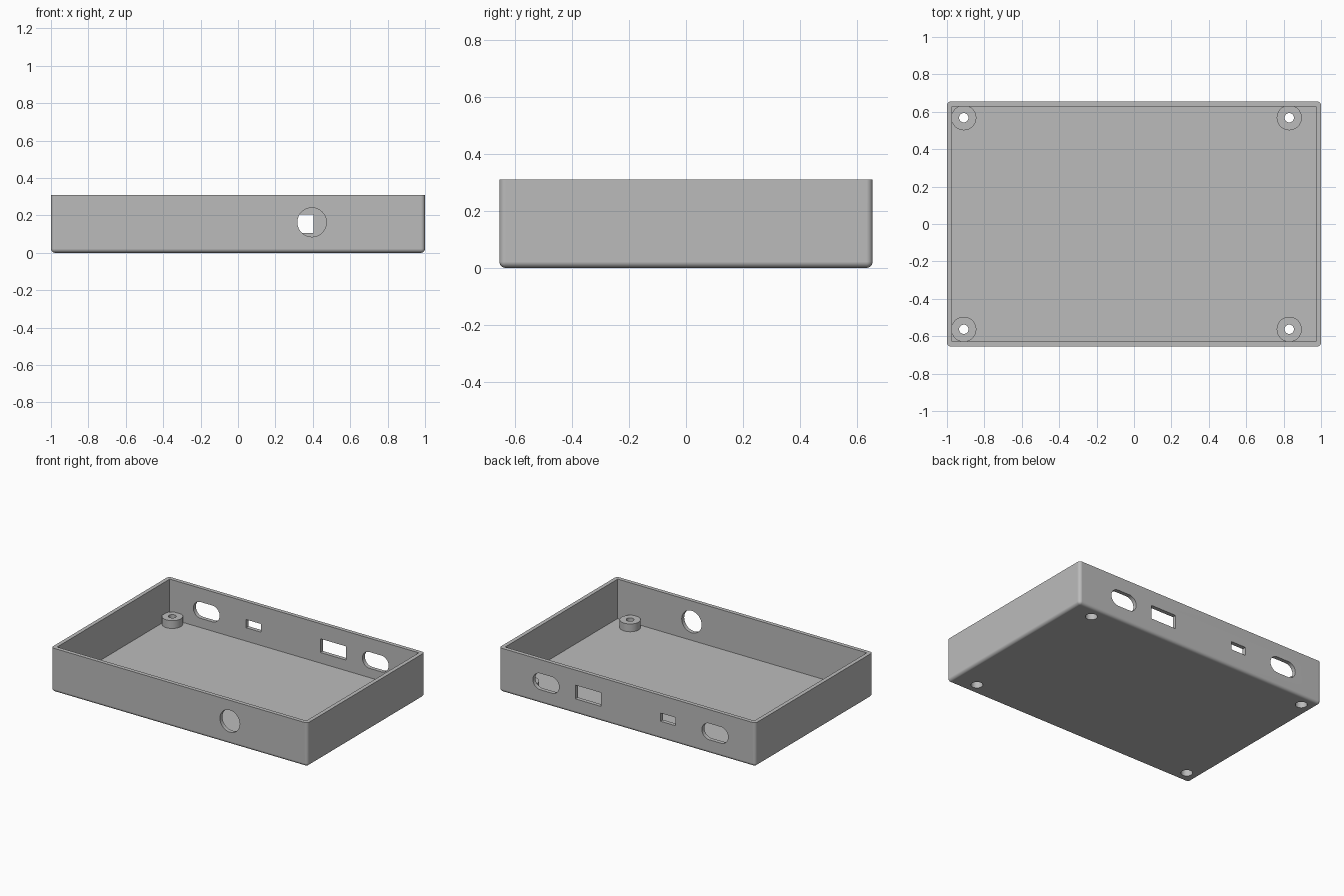
import bpy, bmesh
from math import pi, cos, sin, radians
from mathutils import Vector

cube = bpy.data.objects.get("Cube")
if cube:
    bpy.data.objects.remove(cube, do_unlink=True)

HX, HY, H = 1.0, 0.655, 0.31      # half sizes and height
WALL, FLOOR, FILLET = 0.028, 0.032, 0.022
BOSS_TOP = 0.087
PORT_Z = 0.155

grey = bpy.data.materials.new("plain grey")
grey.use_nodes = True
grey.diffuse_color = (0.5, 0.5, 0.5, 1)
grey.node_tree.nodes["Principled BSDF"].inputs["Base Color"].default_value = grey.diffuse_color


def add_object(name, bm):
    bmesh.ops.recalc_face_normals(bm, faces=bm.faces)
    mesh = bpy.data.meshes.new(name)
    bm.to_mesh(mesh)
    bm.free()
    mesh.materials.append(grey)
    obj = bpy.data.objects.new(name, mesh)
    bpy.context.collection.objects.link(obj)
    return obj


def box(name, lo, hi, fillet=0):
    bm = bmesh.new()
    bmesh.ops.create_cube(bm, size=1)
    lo, hi = Vector(lo), Vector(hi)
    for v in bm.verts:
        v.co = (lo + hi) / 2 + v.co * (hi - lo)
    if fillet:
        # round every edge except the rim
        edges = [e for e in bm.edges if min(v.co.z for v in e.verts) < hi.z - 0.01]
        bmesh.ops.bevel(bm, geom=edges, offset=fillet, segments=6,
                        profile=0.5, affect='EDGES')
    return add_object(name, bm)


def cylinder(name, x, y, z0, z1, radius, sides=48):
    bm = bmesh.new()
    ring = [bm.verts.new((x + radius * cos(2 * pi * i / sides),
                          y + radius * sin(2 * pi * i / sides), z0)) for i in range(sides)]
    face = bm.faces.new(ring)
    top = bmesh.ops.extrude_face_region(bm, geom=[face])["geom"]
    for v in top:
        if isinstance(v, bmesh.types.BMVert):
            v.co.z = z1
    return add_object(name, bm)


def slot(x, z, length, height, y, steps=24):
    """Round-ended cutter through a wall at y; equal sizes give a circle."""
    r, half = height / 2, (length - height) / 2
    bm = bmesh.new()
    ring = []
    for side in (1, -1):
        for i in range(steps + (1 if half > 0 else 0)):
            a = -pi / 2 + pi * i / steps
            ring.append(bm.verts.new((x + side * (half + r * cos(a)), y - 0.1,
                                      z + side * r * sin(a))))
    face = bm.faces.new(ring)
    for v in bmesh.ops.extrude_face_region(bm, geom=[face])["geom"]:
        if isinstance(v, bmesh.types.BMVert):
            v.co.y = y + 0.1
    return add_object("slot_cutter", bm)


def cut(targets, cutter):
    for obj in targets:
        mod = obj.modifiers.new("cut", 'BOOLEAN')
        mod.operation, mod.solver, mod.object = 'DIFFERENCE', 'EXACT', cutter
        bpy.context.view_layer.objects.active = obj
        bpy.ops.object.modifier_apply(modifier=mod.name)
    bpy.data.objects.remove(cutter, do_unlink=True)


# Open tray
tray = box("tray", (-HX, -HY, 0), (HX, HY, H), FILLET)
cut([tray], box("cavity_cutter", (WALL - HX, WALL - HY, FLOOR), (HX - WALL, HY - WALL, H + 0.1)))

# Screw standoffs with through holes and wider recesses underneath
parts = [tray]
for x, side in ((-0.91, "right"), (0.83, "left")):
    for y, end in ((-0.563, "front"), (0.568, "back")):
        boss = cylinder(f"standoff_{end}_{side}", x, y, FLOOR - 0.001, BOSS_TOP, 0.067)
        cut([tray, boss], cylinder("screw_cutter", x, y, -0.1, H, 0.025))
        cut([tray, boss], cylinder("recess_cutter", x, y, -0.1, 0.05, 0.038))
        parts.append(boss)

# Round hole in the front wall
cut([tray], slot(0.395, 0.163, 0.155, 0.155, -HY))

# Back wall: two round-ended openings and two rectangular ports
for x in (-0.685, 0.634):
    cut([tray], slot(x, PORT_Z, 0.205, 0.115, HY))
for x, w, h in ((-0.318, 0.115, 0.058), (0.304, 0.2, 0.097)):
    cut([tray], box("port_cutter", (x - w / 2, HY - 0.1, PORT_Z - h / 2),
                    (x + w / 2, HY + 0.1, PORT_Z + h / 2)))

# Smooth the fillets and round walls, keep flat faces flat
bpy.ops.object.select_all(action='DESELECT')
for obj in parts:
    obj.select_set(True)
bpy.context.view_layer.objects.active = tray
bpy.ops.object.shade_smooth_by_angle(angle=radians(35))
for obj in parts:
    mod = obj.modifiers.new("flat_normals", 'WEIGHTED_NORMAL')
    mod.keep_sharp = True
